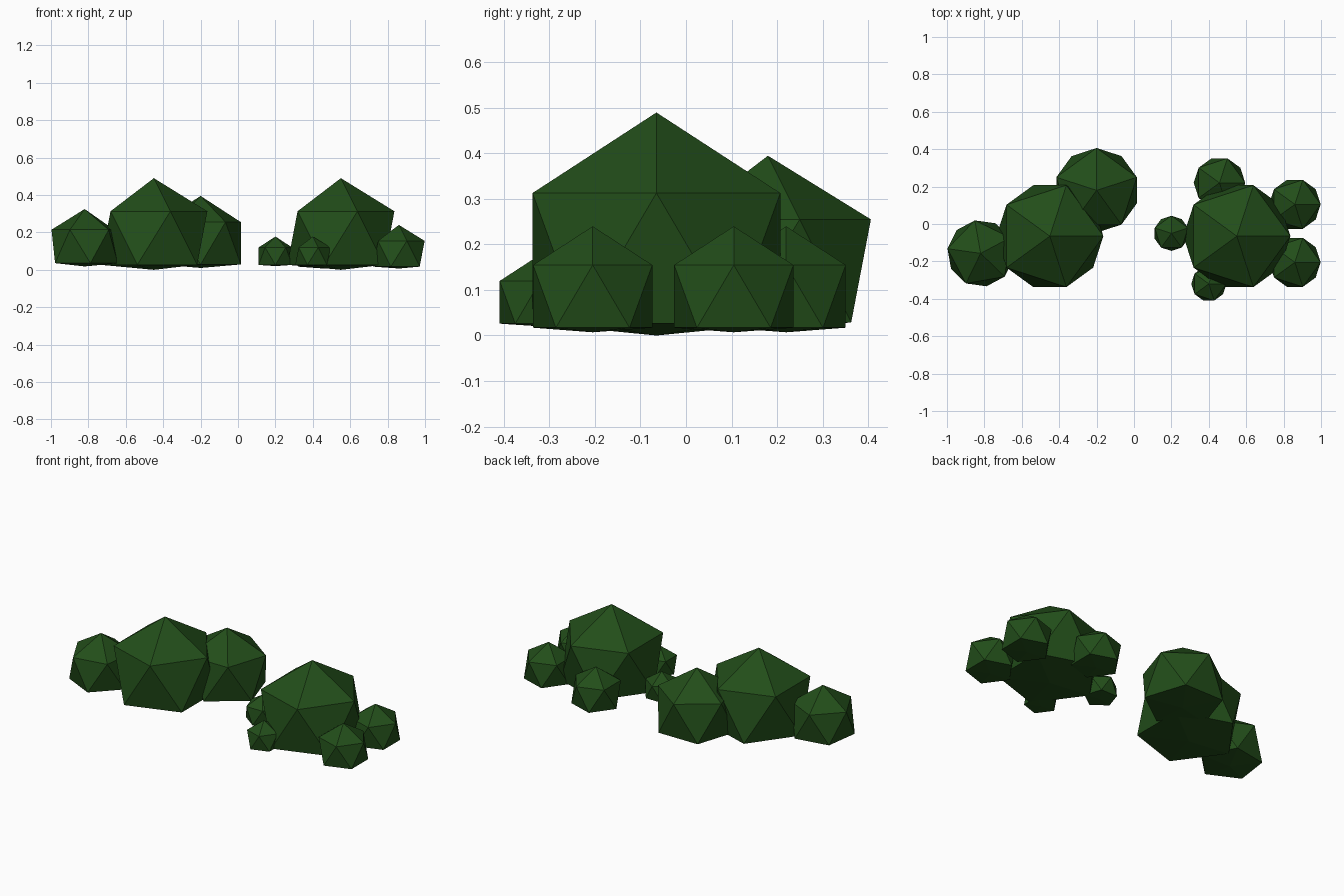
import bpy, bmesh, math
from mathutils import Matrix

if "Cube" in bpy.data.objects:
    bpy.data.objects.remove(bpy.data.objects["Cube"])

leaf = bpy.data.materials.new("leaf_green")
leaf.diffuse_color = (0.016, 0.075, 0.010, 1)
leaf.use_nodes = True
leaf.node_tree.nodes["Principled BSDF"].inputs["Base Color"].default_value = leaf.diffuse_color


def add_clump(bm, x, y, top, r, turn, bottom):
    """Low-poly ball with its lowest tip pushed up to make a flat base."""
    m = Matrix.Translation((x, y, top - r)) @ Matrix.Rotation(math.radians(turn), 4, 'Z')
    verts = bmesh.ops.create_icosphere(bm, subdivisions=1, radius=r, matrix=m)["verts"]
    min(verts, key=lambda v: v.co.z).co.z = bottom


def make_bush(name, clumps):
    bm = bmesh.new()
    for c in clumps:
        add_clump(bm, *c)
    me = bpy.data.meshes.new(name)
    bm.to_mesh(me)
    bm.free()
    me.materials.append(leaf)
    bpy.context.collection.objects.link(bpy.data.objects.new(name, me))


# x, y, top height, radius, turn in degrees, base height
make_bush("left_bush", [
    (-0.45, -0.065, 0.49, 0.32, 0, 0.0),
    (-0.20, 0.18, 0.395, 0.253, 90, 0.01),
    (-0.82, -0.157, 0.325, 0.20, 172, 0.018),
])
make_bush("right_bush", [
    (0.55, -0.065, 0.49, 0.32, 0, 0.0),
    (0.86, 0.105, 0.24, 0.154, 0, 0.007),
    (0.86, -0.205, 0.24, 0.154, 0, 0.007),
    (0.457, 0.22, 0.24, 0.154, 0, 0.007),
    (0.40, -0.32, 0.178, 0.105, 0, 0.02),
    (0.20, -0.05, 0.178, 0.105, 90, 0.02),
])
